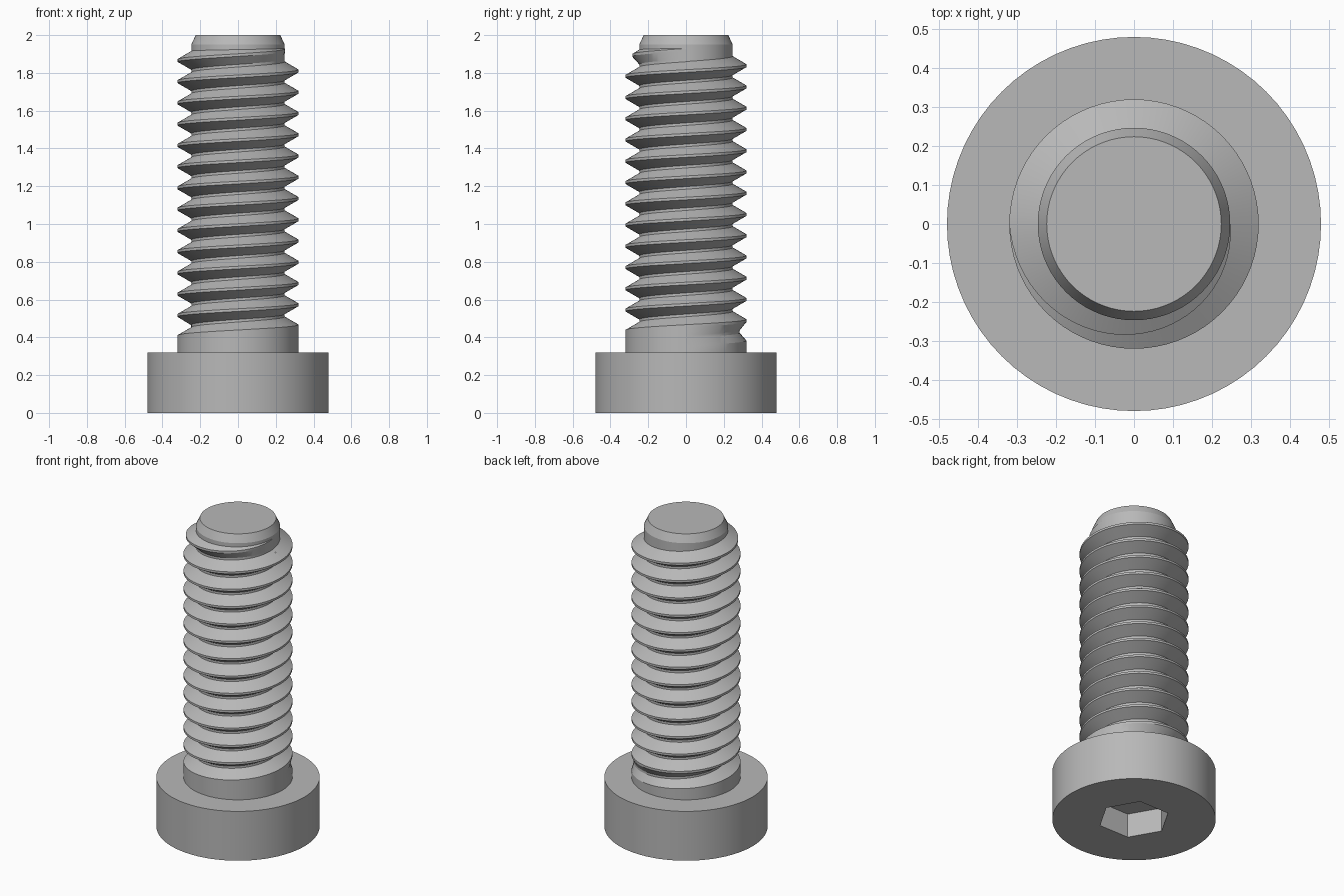
import bpy, bmesh, math

cube = bpy.data.objects.get("Cube")
if cube:
    bpy.data.objects.remove(cube)

SEGMENTS = 72
PITCH = 0.1125
MAJOR, MINOR = 0.32, 0.247      # thread crest and root radii
TURNS = 13
FIRST_CREST = 0.46              # height of the lowest crest on the +x side
FLAT = 0.007                    # half width of crest and root flats

steel = bpy.data.materials.new("steel grey")
steel.use_nodes = True
colour = (0.48, 0.48, 0.48, 1)
steel.diffuse_color = colour
steel.node_tree.nodes["Principled BSDF"].inputs["Base Color"].default_value = colour


def sweep(name, profile):
    """Revolve a (radius, height) profile that may change with the turn u, 0 to 1."""
    bm = bmesh.new()
    columns = []
    for i in range(SEGMENTS + 1):
        u = i / SEGMENTS
        a = u * math.tau
        columns.append([bm.verts.new((r * math.cos(a), r * math.sin(a), z))
                        for r, z in profile(u)])
    for a, b in zip(columns, columns[1:]):
        for j in range(len(a) - 1):
            bm.faces.new((a[j], b[j], b[j + 1], a[j + 1]))
    bmesh.ops.remove_doubles(bm, verts=bm.verts, dist=1e-5)
    mesh = bpy.data.meshes.new(name)
    bm.to_mesh(mesh)
    bm.free()
    mesh.materials.append(steel)
    obj = bpy.data.objects.new(name, mesh)
    bpy.context.collection.objects.link(obj)
    bpy.ops.object.select_all(action='DESELECT')
    bpy.context.view_layer.objects.active = obj
    obj.select_set(True)
    bpy.ops.object.shade_smooth_by_angle(angle=math.radians(20))
    return obj


# Cylindrical head with a hexagonal socket underneath
def head_profile(u):
    sixth = math.tau / 6
    off = (u * math.tau) % sixth - sixth / 2
    hexagon = 0.212 * math.cos(sixth / 2) / math.cos(off)
    return [(0, 0.156), (hexagon, 0.156), (hexagon, 0),
            (0.48, 0), (0.48, 0.32), (0.3, 0.32)]


def fade(t, start, length):
    return min(max((t - start) / length, 0), 1)


# Shank: plain collar, helical thread with run-in and run-out, chamfered tip
def shank_profile(u):
    depth = MAJOR - MINOR
    points = [(MAJOR, 0.32), (MAJOR, FIRST_CREST + PITCH * (u - 1) + FLAT)]
    for k in range(TURNS):
        t = k + u
        crest_z = FIRST_CREST + PITCH * t
        root_z = crest_z - PITCH / 2
        root = MAJOR - depth * fade(t, 0, 0.5)
        rise = 1 - fade(t, TURNS - 0.5, 0.5)
        crest = MINOR + depth * rise
        points += [(root, root_z - FLAT), (root, root_z + FLAT),
                   (crest, crest_z - FLAT), (crest, crest_z + FLAT)]
    points += [(MINOR, crest_z + FLAT + 0.042 * rise + 0.001),
               (MINOR, 1.95), (0.224, 2), (0, 2)]
    return points


sweep("bolt_head", head_profile)
sweep("threaded_shank", shank_profile)
